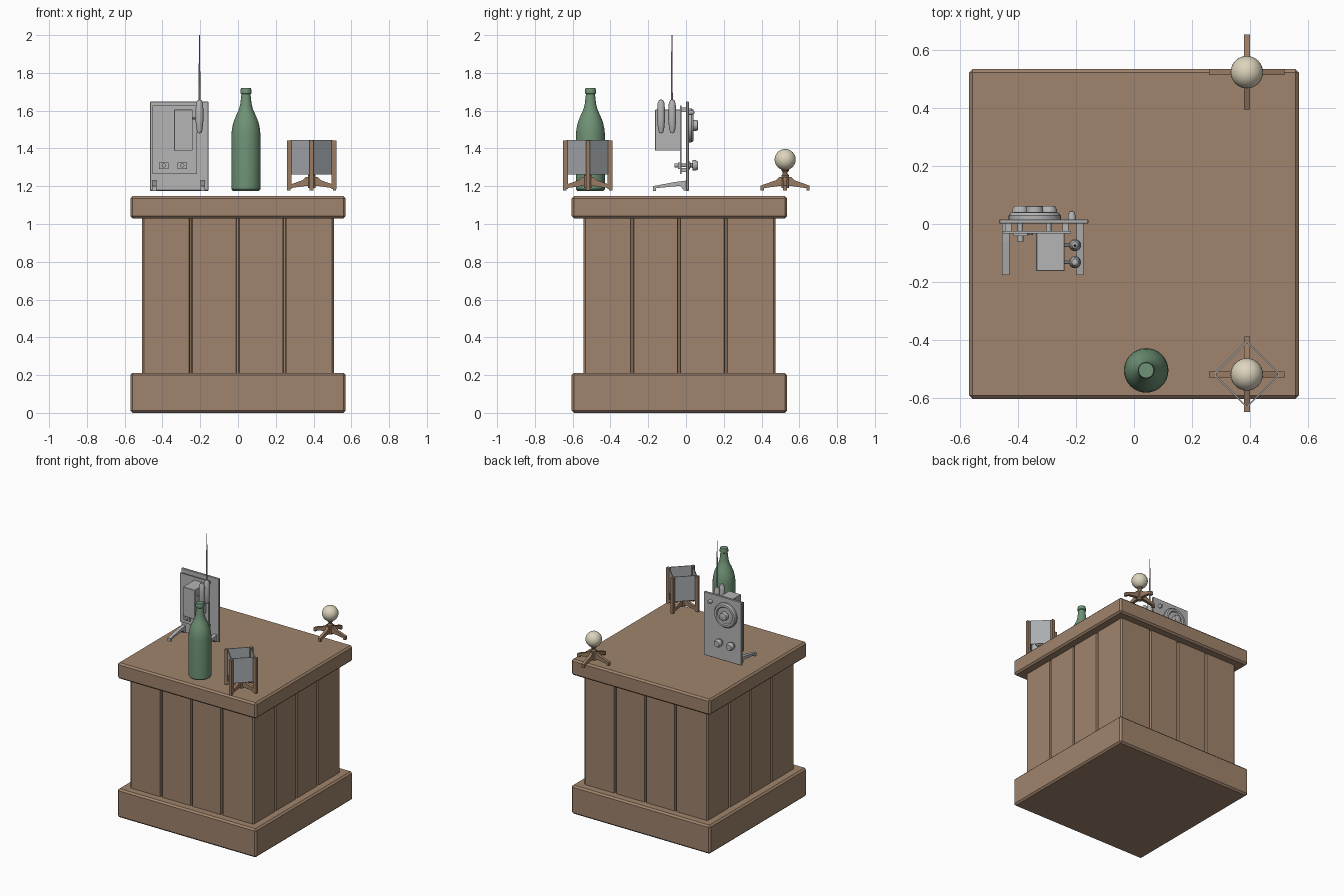
import bpy, bmesh, math
from mathutils import Matrix, Vector

if "Cube" in bpy.data.objects:
    bpy.data.objects.remove(bpy.data.objects["Cube"])


def material(name, rgb):
    m = bpy.data.materials.new(name)
    m.diffuse_color = (*rgb, 1)
    m.use_nodes = True
    m.node_tree.nodes["Principled BSDF"].inputs["Base Color"].default_value = m.diffuse_color
    return m


WOOD = material("crate_wood", (0.35, 0.23, 0.15))
STAND = material("stand_wood", (0.32, 0.20, 0.125))
METAL = material("grey_metal", (0.46, 0.46, 0.46))
PANE = material("grey_pane", (0.40, 0.42, 0.44))
GREEN = material("bottle_green", (0.16, 0.29, 0.18))
CREAM = material("cream", (0.72, 0.66, 0.50))


def finish(name, bm, mat, smooth=False):
    bmesh.ops.remove_doubles(bm, verts=bm.verts, dist=1e-5)
    bmesh.ops.recalc_face_normals(bm, faces=bm.faces)
    me = bpy.data.meshes.new(name)
    bm.to_mesh(me)
    bm.free()
    me.materials.append(mat)
    ob = bpy.data.objects.new(name, me)
    bpy.context.collection.objects.link(ob)
    if smooth:
        bpy.ops.object.select_all(action='DESELECT')
        ob.select_set(True)
        bpy.context.view_layer.objects.active = ob
        bpy.ops.object.shade_smooth_by_angle(angle=math.radians(35))
    return ob


def box(name, x, y, z, mat, bevel=0.0, turn=0.0):
    """Box from (min, max) ranges, turned about its own upright axis."""
    bm = bmesh.new()
    c = Vector([(a + b) / 2 for a, b in (x, y, z)])
    s = [b - a for a, b in (x, y, z)]
    bmesh.ops.create_cube(bm, size=1, matrix=Matrix.Diagonal((*s, 1)))
    if bevel:
        bmesh.ops.bevel(bm, geom=bm.edges[:], offset=bevel, segments=1, affect='EDGES')
    bm.transform(Matrix.Translation(c) @ Matrix.Rotation(turn, 4, 'Z'))
    return finish(name, bm, mat)


def lathe(name, profile, at, mat, axis='Z', n=32):
    """Spin (radius, height) points; axis 'Y' points to +y, '-Y' to -y, 'X' to +x."""
    bm = bmesh.new()
    vs = [bm.verts.new((r, 0, h)) for r, h in profile]
    es = [bm.edges.new(p) for p in zip(vs, vs[1:])]
    bmesh.ops.spin(bm, geom=vs + es, cent=(0, 0, 0), axis=(0, 0, 1),
                   angle=math.tau, steps=n)
    turn = {'Z': Matrix(), 'Y': Matrix.Rotation(-math.pi / 2, 4, 'X'),
            '-Y': Matrix.Rotation(math.pi / 2, 4, 'X'),
            'X': Matrix.Rotation(math.pi / 2, 4, 'Y')}[axis]
    bm.transform(Matrix.Translation(at) @ turn)
    return finish(name, bm, mat, True)


def rod(name, r, length, at, mat, axis='Z', n=16):
    return lathe(name, [(0, 0), (r, 0), (r, length), (0, length)], at, mat, axis, n)


def prism(name, pts, depth, matrix, mat):
    """Extrude a flat outline along local z, then place it."""
    bm = bmesh.new()
    f = bm.faces.new([bm.verts.new((a, b, 0)) for a, b in pts])
    ext = bmesh.ops.extrude_face_region(bm, geom=[f])
    bmesh.ops.translate(bm, vec=(0, 0, depth),
                        verts=[v for v in ext['geom'] if isinstance(v, bmesh.types.BMVert)])
    bm.transform(matrix)
    return finish(name, bm, mat)


# Crate: base and lid slabs
CY = -0.035
for name, z in (("crate_base", (0, 0.212)), ("crate_lid", (1.03, 1.148))):
    box(name, (-0.57, 0.57), (CY - 0.57, CY + 0.57), z, WOOD, 0.012)

# Crate: planked body, grooves cut into the outline of each side
outline = []
for k in range(4):
    side = [(-0.498, -0.508)]
    for g in (-0.25, -0.002, 0.246):
        side += [(g - 0.009, -0.508), (g - 0.005, -0.49), (g + 0.005, -0.49), (g + 0.009, -0.508)]
    side.append((0.498, -0.508))
    c, s = math.cos(k * math.pi / 2), math.sin(k * math.pi / 2)
    outline += [(x * c - y * s, x * s + y * c) for x, y in side]
prism("crate_planks", outline, 0.83, Matrix.Translation((0, CY, 0.206)), WOOD)

# Bottle
lathe("bottle", [(0, 1.176), (0.07, 1.176), (0.077, 1.184), (0.077, 1.47), (0.074, 1.505),
                 (0.066, 1.54), (0.052, 1.575), (0.038, 1.605), (0.03, 1.635), (0.024, 1.688),
                 (0.029, 1.692), (0.029, 1.708), (0.026, 1.72), (0, 1.72)],
      (0.042, -0.506, 0), GREEN)


# Cross-shaped ball stands
def ball_stand(prefix, cx, cy):
    leg = [(0, 1.25), (0.03, 1.25), (0.048, 1.232), (0.13, 1.203), (0.13, 1.178),
           (0.112, 1.178), (0.112, 1.19), (0.04, 1.2), (0, 1.2)]
    for k in range(4):
        m = (Matrix.Translation((cx, cy, 0)) @ Matrix.Rotation(k * math.pi / 2, 4, 'Z')
             @ Matrix.Rotation(math.pi / 2, 4, 'X') @ Matrix.Translation((0, 0, -0.0105)))
        prism(f"{prefix}_leg_{k + 1}", leg, 0.021, m, STAND)
    lathe(prefix + "_stem", [(0, 1.19), (0.02, 1.19), (0.02, 1.258), (0.013, 1.265),
                             (0.013, 1.275), (0.02, 1.283), (0.02, 1.292), (0, 1.292)],
          (cx, cy, 0), STAND, n=16)
    ball = [(0.056 * math.sin(i * math.pi / 16), -0.056 * math.cos(i * math.pi / 16))
            for i in range(17)]
    lathe(prefix + "_ball", ball, (cx, cy, 1.341), CREAM)


ball_stand("open_stand", 0.39, 0.525)
ball_stand("screened_stand", 0.39, -0.52)

# Posts and panes around the front stand
for k in range(4):
    a = k * math.pi / 2
    px, py = 0.39 + 0.118 * math.cos(a), -0.52 + 0.118 * math.sin(a)
    box(f"screen_post_{k + 1}", (px - 0.0125, px + 0.0125), (py - 0.0105, py + 0.0105),
        (1.185, 1.442), STAND, turn=a)
    b = a + math.pi / 4
    px, py = 0.39 + 0.08 * math.cos(b), -0.52 + 0.08 * math.sin(b)
    box(f"screen_pane_{k + 1}", (px - 0.0025, px + 0.0025), (py - 0.075, py + 0.075),
        (1.262, 1.446), PANE, turn=b)

# Radio: face panel and the chassis plate behind it
box("radio_panel", (-0.466, -0.157), (0.001, 0.016), (1.176, 1.648), METAL, 0.003)
box("radio_chassis", (-0.453, -0.218), (-0.032, -0.024), (1.265, 1.628), METAL)
for i, (x, z) in enumerate([(x, z) for x in (-0.435, -0.237) for z in (1.285, 1.605)]):
    box(f"chassis_spacer_{i + 1}", (x - 0.011, x + 0.011), (-0.026, 0.003),
        (z - 0.011, z + 0.011), METAL)
box("radio_box", (-0.338, -0.24), (-0.163, -0.03), (1.388, 1.605), METAL, 0.002)

# Radio: sloping feet
foot = [(0.002, 1.23), (-0.06, 1.222), (-0.176, 1.2), (-0.176, 1.176),
        (-0.158, 1.176), (-0.158, 1.19), (-0.03, 1.202), (-0.012, 1.178), (0.002, 1.178)]
for side, x in (("left", -0.456), ("right", -0.199)):
    m = Matrix(((0, 0, 1, x), (1, 0, 0, 0), (0, 1, 0, 0), (0, 0, 0, 1)))
    prism(f"radio_foot_{side}", foot, 0.025, m, METAL)

# Radio: dial and knobs
lathe("tuning_dial", [(0.09, 0), (0.09, 0.014), (0.082, 0.025), (0.066, 0.026), (0.06, 0.018),
                      (0.03, 0.018), (0.028, 0.045), (0.022, 0.048), (0, 0.048)],
      (-0.343, 0.015, 1.522), METAL, 'Y')
for i, x in enumerate((-0.393, -0.295)):
    lathe(f"knob_{i + 1}", [(0.022, 0), (0.022, 0.006), (0.012, 0.008), (0.012, 0.018),
                            (0.028, 0.02), (0.028, 0.036), (0.021, 0.048), (0, 0.048)],
          (x, 0.015, 1.31), METAL, 'Y', 24)
    # matching potentiometer behind the chassis
    box(f"knob_bracket_{i + 1}", (x - 0.026, x + 0.026), (-0.042, -0.03), (1.291, 1.326), METAL)
    rod(f"knob_shaft_{i + 1}", 0.011, 0.02, (x, -0.04, 1.31), METAL, '-Y')
    rod(f"knob_axle_{i + 1}", 0.009, 0.04, (x, -0.03, 1.31), METAL, 'Y')
lathe("small_switch", [(0.014, 0), (0.014, 0.012), (0.008, 0.028), (0, 0.03)],
      (-0.215, 0.015, 1.59), METAL, 'Y', 16)

# Radio: contact studs beside the box
for i in range(4):
    for j in range(2):
        rod(f"stud_{i + 1}_{j + 1}", 0.004, 0.008, (-0.366 + 0.012 * j, -0.03, 1.48 + 0.017 * i),
            METAL, '-Y', 8)

# Radio: two valves with stubs, and the aerial
for i, y in enumerate((-0.073, -0.132)):
    lathe(f"valve_{i + 1}", [(0, 1.48), (0.01, 1.482), (0.016, 1.5), (0.021, 1.55), (0.021, 1.6),
                             (0.018, 1.64), (0.011, 1.656), (0, 1.66)],
          (-0.204, y, 0), METAL, n=20)
    rod(f"valve_stub_{i + 1}", 0.007, 0.04, (-0.245, y, 1.56), METAL, 'X', 10)
lathe("aerial", [(0, 1.65), (0.0055, 1.65), (0.0025, 2.0), (0, 2.0)],
      (-0.204, -0.075, 0), METAL, n=10)
